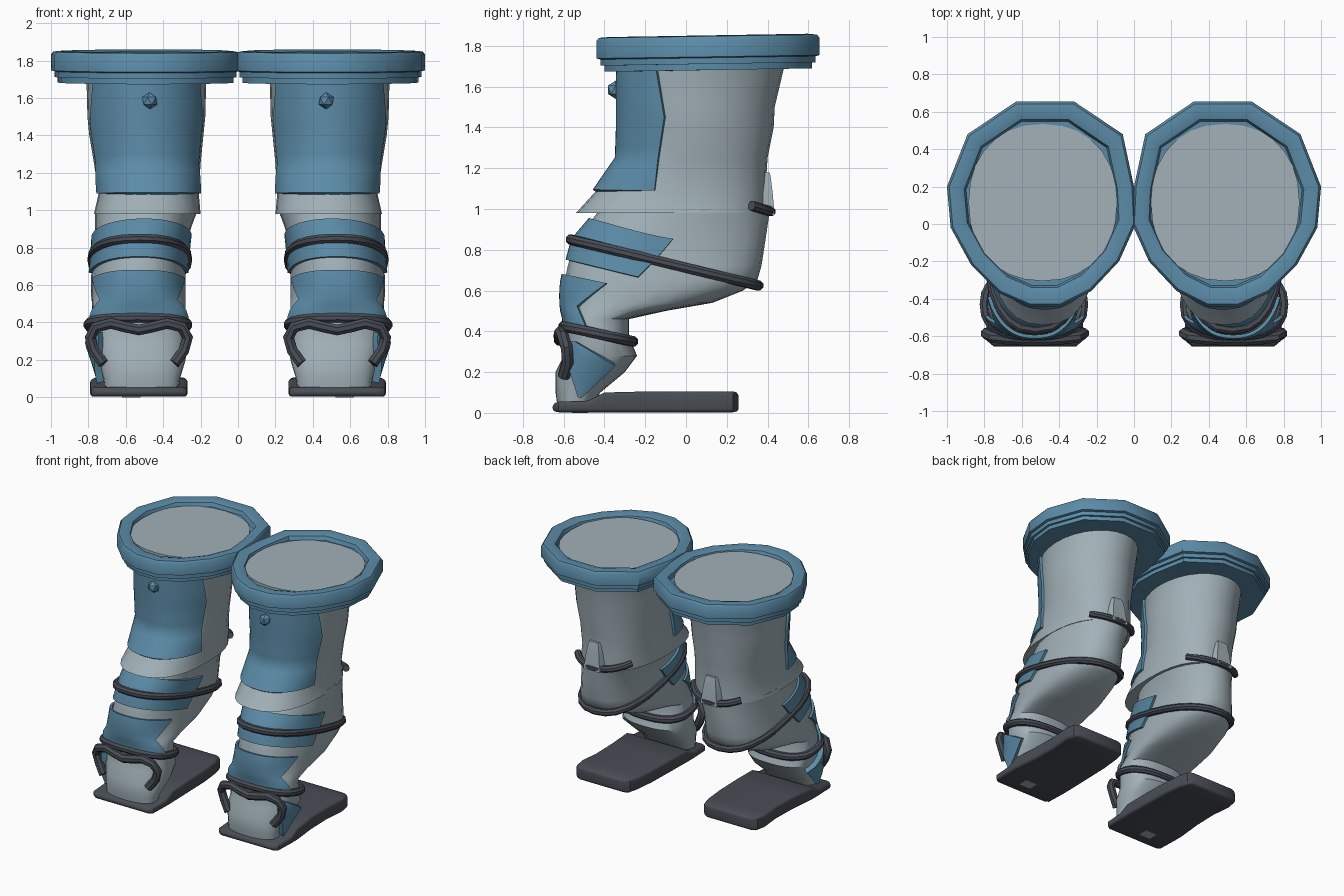
import bpy, bmesh, math
from mathutils import Vector

if "Cube" in bpy.data.objects:
    bpy.data.objects.remove(bpy.data.objects["Cube"])


def material(name, rgb):
    m = bpy.data.materials.new(name)
    m.diffuse_color = (*rgb, 1)
    m.use_nodes = True
    m.node_tree.nodes["Principled BSDF"].inputs["Base Color"].default_value = m.diffuse_color
    return m


GREY = material("pale_grey", (0.36, 0.44, 0.48))
BLUE = material("steel_blue", (0.105, 0.26, 0.39))
DARK = material("dark_rubber", (0.066, 0.074, 0.092))
SEG = 28

# cross-sections from top to bottom: z, front y, back y, inner x, outer x, squareness
THIGH = [(1.80, -.30, .50, .13, .84, 2), (1.69, -.325, .48, .17, .81, 2), (1.5, -.325, .435, .175, .805, 2),
         (1.4, -.325, .43, .185, .795, 2), (1.25, -.33, .40, .20, .77, 2.1), (1.09, -.44, .39, .21, .745, 2.4),
         (.98, -.54, .39, .20, .77, 2.4)]
SHIN = [(1.0, -.42, .41, .215, .765, 2), (.95, -.46, .405, .235, .765, 2), (.85, -.545, .39, .27, .765, 2.2),
        (.72, -.58, .37, .28, .775, 2.4), (.65, -.595, .35, .28, .785, 2.5), (.60, -.60, .28, .28, .785, 2.5),
        (.54, -.60, .13, .28, .785, 2.5), (.50, -.595, -.10, .28, .78, 2.5), (.46, -.585, -.28, .28, .78, 2.5),
        (.38, -.585, -.28, .275, .785, 2.5), (.28, -.60, -.24, .275, .78, 2.5), (.20, -.64, -.30, .28, .75, 2.5),
        (.10, -.64, -.42, .31, .72, 2.5), (.03, -.63, -.46, .32, .71, 2.5)]


def section(table, z):
    """Limits and squareness of the leg at height z."""
    if z >= table[0][0]:
        return table[0][1:]
    for a, b in zip(table, table[1:]):
        if z >= b[0]:
            t = (a[0] - z) / (a[0] - b[0])
            return tuple(p + (q - p) * t for p, q in zip(a[1:], b[1:]))
    return table[-1][1:]


def rounded(limits, angle, off=0):
    """Point on a squared oval; angle 0 is the front, positive turns outward."""
    yf, yb, xl, xr, power = limits
    s, c = math.sin(angle), math.cos(angle)
    e = 2 / power
    x = (xl + xr) / 2 + ((xr - xl) / 2 + off) * math.copysign(abs(s) ** e, s)
    y = (yf + yb) / 2 - ((yb - yf) / 2 + off) * math.copysign(abs(c) ** e, c)
    return x, y


def angle_at(limits, y):
    """Angle at which the oval reaches depth y."""
    yf, yb = limits[:2]
    k = max(-1, min(1, ((yf + yb) / 2 - y) / ((yb - yf) / 2)))
    return math.acos(math.copysign(abs(k) ** (limits[4] / 2), k))


def skin(name, rings, mat, closed=True, loop=False):
    """Join rows of points into a surface and mirror it to the other leg."""
    bm = bmesh.new()
    rows = [[bm.verts.new(p) for p in r] for r in rings]
    n = len(rows[0])
    for a, b in zip(rows, rows[1:] + rows[:1] if loop else rows[1:]):
        for i in range(n if closed else n - 1):
            j = (i + 1) % n
            bm.faces.new((a[i], a[j], b[j], b[i]))
    if closed and not loop:
        bm.faces.new(rows[0])
        bm.faces.new(rows[-1])
    bmesh.ops.recalc_face_normals(bm, faces=bm.faces)
    return finish(name, bm, mat)


def finish(name, bm, mat):
    me = bpy.data.meshes.new(name)
    bm.to_mesh(me)
    bm.free()
    ob = bpy.data.objects.new(name, me)
    bpy.context.collection.objects.link(ob)
    me.materials.append(mat)
    mod = ob.modifiers.new("pair", 'MIRROR')
    mod.use_mirror_merge = False
    return ob


def loft(name, table, mat):
    return skin(name, [[(*rounded(r[1:], 2 * math.pi * i / SEG), r[0]) for i in range(SEG)]
                       for r in table], mat)


def plate(name, table, rows, mat, off=0.01, thick=0.018, cols=24):
    """Shell hugging the leg. Rows: front z, slope, rear y, optional start y (outer side only)."""
    fine = []
    for a, b in zip(rows, rows[1:]):
        fine += [[p + (q - p) * k / 4 for p, q in zip(a, b)] for k in range(4)]
    fine.append(rows[-1])
    grid = []
    for zf, slope, yend, *start in fine:
        front = section(table, zf)
        zend = zf + slope * (yend - front[0])
        last = angle_at(section(table, zend), yend)
        first = angle_at(front, start[0]) if start else -last
        line = []
        for i in range(cols + 1):
            ang = first + (last - first) * i / cols
            z = zf + slope * (rounded(front, ang)[1] - front[0])
            line.append((*rounded(section(table, z), ang, off), z))
        grid.append(line)
    ob = skin(name, grid, mat, closed=False)
    mod = ob.modifiers.new("thickness", 'SOLIDIFY')
    mod.thickness, mod.offset = thick, 0
    ob.modifiers.move(1, 0)
    return ob


def strap(name, path, radius, loop=True):
    """Eight-sided tube along a path."""
    pts = [Vector(p) for p in path]
    n = len(pts)
    rings = []
    for i, p in enumerate(pts):
        a = pts[i - 1] if loop or i else p
        b = pts[(i + 1) % n] if loop or i < n - 1 else p
        t = (b - a).normalized()
        u = t.cross(Vector((0, 0, 1)) if loop else Vector((0, 1, 0.01))).normalized()
        v = t.cross(u)
        rings.append([p + radius * (u * math.cos(k * math.pi / 4 + .39) + v * math.sin(k * math.pi / 4 + .39))
                      for k in range(8)])
    return skin(name, rings, DARK, loop=loop)


def belt(limits, zf, slope, count=24):
    pts = [rounded(limits, 2 * math.pi * i / count) for i in range(count)]
    return [(x, y, zf + slope * (y - limits[0])) for x, y in pts]


# leg bodies
loft("thigh", THIGH, GREY)
loft("lower_leg", SHIN, GREY)

# stepped faceted rim and the disc that closes it
EGG = [(.32, .655), (.63, .655), (.89, .48), (1.0, .2), (.98, -.02), (.87, -.22), (.72, -.37),
       (.56, -.44), (.39, -.44), (.23, -.36), (.08, -.2), (-.01, 0), (0, .2), (.06, .48)]


def egg(inset, z):
    k = 1 - inset / .5
    return [(.49 + (x - .49) * k, .12 + (y - .12) * k, z + .015 * y) for x, y in EGG]


RIM = [(.22, 1.68), (.035, 1.68), (.035, 1.71), (.018, 1.71), (.018, 1.74), (0, 1.745), (0, 1.83),
       (.012, 1.846), (.055, 1.85), (.09, 1.838), (.10, 1.81)]
skin("top_rim", [egg(*r) for r in RIM], BLUE)
skin("top_disc", [[(*rounded((-.305, .535, .09, .885, 2.2), 2 * math.pi * i / SEG), z) for i in range(SEG)]
                  for z in (1.79, 1.826)], GREY)

# armour plates
plate("thigh_plate", THIGH, [(1.70, 0, -.14), (1.45, 0, -.10), (1.25, 0, -.13), (1.09, 0, -.15)], BLUE)
plate("knee_band", SHIN, [(.95, -.22, -.06), (.75, -.23, -.23)], BLUE)
plate("shin_band", SHIN, [(.68, -.20, -.38), (.53, -.1, -.52), (.41, 0, -.48)], BLUE, off=0.013)
plate("ankle_plate", SHIN, [(.35, 0, -.53, -.55), (.24, 0, -.36, -.56), (.08, 0, -.52, -.53)], BLUE,
      off=0.018, thick=.04, cols=8)

# thigh stud
bm = bmesh.new()
bmesh.ops.create_icosphere(bm, subdivisions=1, radius=.045)
bmesh.ops.translate(bm, vec=(.472, -.345, 1.585), verts=bm.verts)
finish("thigh_stud", bm, BLUE)

# straps
strap("calf_strap", belt((-.565, .355, .27, .78, 2.4), .85, -.245), .026)
strap("ankle_strap", belt((-.60, -.26, .27, .80, 2.5), .425, -.22), .027)
half = [(.19, -.60, .18), (.24, -.58, .25), (.26, -.585, .32), (.23, -.605, .375),
        (.15, -.615, .395), (.07, -.62, .375)]
strap("foot_strap", [(.53 - x, y, z) for x, y, z in half] + [(.53, -.62, .36)]
      + [(.53 + x, y, z) for x, y, z in reversed(half)], .031, loop=False)
knee = []
for i in range(11):
    x, y = rounded((-.54, .40, .2, .785, 2.2), math.pi - .66 + i * .146, .016)
    knee.append((x, y, 1.035 - .3 * (y - .26)))
strap("knee_strap", knee, .025, loop=False)

# tapered tab behind the knee
skin("knee_tab", [[(.495 - w, .36, z), (.495 + w, .36, z), (.495 + w * .8, y, z), (.495 - w * .8, y, z)]
                  for z, w, y in ((.97, .085, .435), (1.08, .07, .425), (1.16, .055, .415), (1.18, .045, .41))],
     GREY)

# sole: y, inner x, outer x, bottom, top
SOLE = [(-.655, .31, .75, .008, .045), (-.625, .275, .785, .003, .055), (-.48, .27, .79, .003, .06),
        (-.40, .27, .79, .003, .10), (-.2, .275, .77, .003, .105), (.0, .28, .765, .003, .105),
        (.15, .295, .78, .003, .105), (.23, .315, .765, .003, .105), (.258, .36, .72, .006, .10)]
sole = skin("sole", [[(l, y, b), (r, y, b), (r, y, t), (l, y, t)] for y, l, r, b, t in SOLE], DARK)
mod = sole.modifiers.new("soft_edge", 'BEVEL')
mod.width, mod.segments, mod.angle_limit = .022, 3, math.radians(50)

# small inlay under the toes
skin("toe_inlay", [[(.52, -.56, z), (.62, -.56, z), (.62, -.48, z), (.52, -.48, z)] for z in (0, .006)], GREY)

# bake modifiers and shade
bpy.ops.object.select_all(action='SELECT')
bpy.context.view_layer.objects.active = sole
bpy.ops.object.convert(target='MESH')
bpy.ops.object.shade_smooth_by_angle(angle=math.radians(40))
